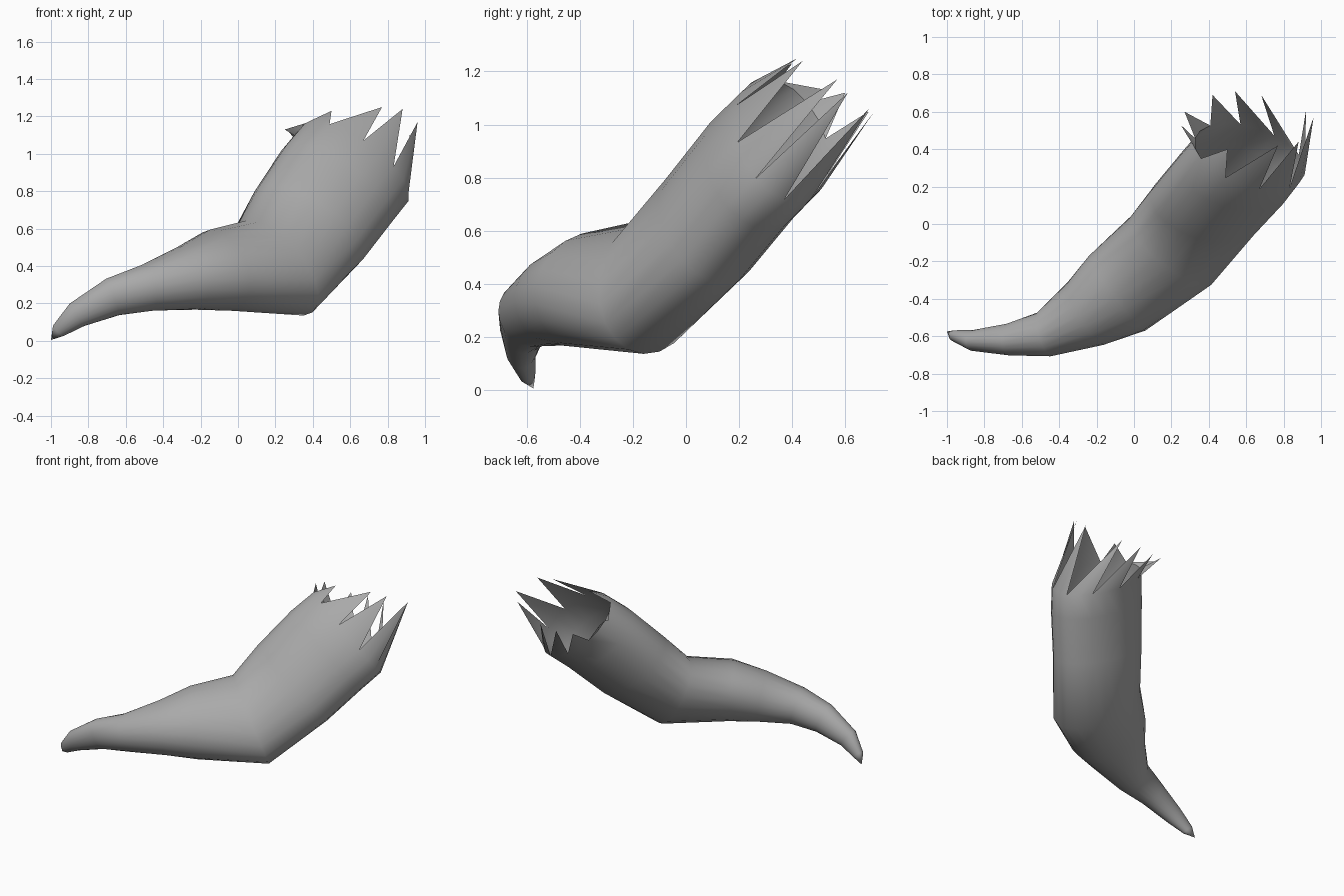
import bpy, bmesh
from math import sin, cos, radians, tau
from mathutils import Vector

cube = bpy.data.objects.get("Cube")
if cube:
    bpy.data.objects.remove(cube, do_unlink=True)

SIDES = 20
START = radians(20)

# Each ring: centre, two radii, roll in degrees
rings = [
    ((-.96, -.597, .055), .030, .040, -10),
    ((-.86, -.622, .140), .056, .072, -10),
    ((-.67, -.617, .235), .085, .105, -10),
    ((-.48, -.590, .285), .122, .127, -15),
    ((-.26, -.480, .338), .195, .172, -20),
    ((-.09, -.370, .378), .262, .205, -28),
    ((.20, -.140, .390), .325, .220, -42),
    ((.38, .080, .620), .345, .222, -45),
    ((.53, .250, .830), .355, .225, -45),
    ((.62, .360, .940), .352, .222, -45),
]
point_end = Vector((-1, -.575, .005))

# Tips of the torn teeth around the open end
teeth = [
    (.96, .57, 1.17), (.88, .44, 1.24), (.77, .42, 1.25), (.50, .40, 1.23),
    (.25, .53, 1.13), (.27, .60, 1.12), (.42, .69, 1.05), (.54, .71, 1.05),
    (.68, .69, 1.06), (.92, .61, 1.12),
]


def ring_points(centre, tangent, a, b, roll):
    """Ellipse square to the tangent, turned by the roll."""
    side = tangent.cross(Vector((0, 0, 1))).normalized()
    up = side.cross(tangent).normalized()
    r = radians(roll)
    major = side * cos(r) + up * sin(r)
    minor = up * cos(r) - side * sin(r)
    for i in range(SIDES):
        t = START + tau * i / SIDES
        yield centre + major * a * cos(t) + minor * b * sin(t)


bm = bmesh.new()
path = [point_end] + [Vector(r[0]) for r in rings]
path.append(path[-1] * 2 - path[-2])

# Curved, widening body
loops = []
for k, (_, a, b, roll) in enumerate(rings, 1):
    before = (path[k] - path[k - 1]).normalized()
    after = (path[k + 1] - path[k]).normalized()
    points = ring_points(path[k], (before + after).normalized(), a, b, roll)
    loops.append([bm.verts.new(p) for p in points])

apex = bm.verts.new(point_end)
for i in range(SIDES):
    j = (i + 1) % SIDES
    bm.faces.new((apex, loops[0][j], loops[0][i]))
    for low, high in zip(loops, loops[1:]):
        bm.faces.new((low[i], low[j], high[j], high[i]))

# Jagged teeth, each standing on two edges of the last ring
rim = loops[-1]
for n, tip in enumerate(teeth):
    top = bm.verts.new(tip)
    left, mid, right = (rim[(2 * n + d) % SIDES] for d in range(3))
    bm.faces.new((left, mid, top))
    bm.faces.new((mid, right, top))

# Face normals outward
bm.normal_update()
bm.faces.ensure_lookup_table()
face = bm.faces[5]
if face.normal.dot(face.calc_center_median() - path[5]) < 0:
    bmesh.ops.reverse_faces(bm, faces=bm.faces[:])

mesh = bpy.data.meshes.new("torn_horn")
bm.to_mesh(mesh)
bm.free()
horn = bpy.data.objects.new("torn_horn", mesh)
bpy.context.collection.objects.link(horn)

grey = bpy.data.materials.new("plain_grey")
grey.use_nodes = True
colour = (.4, .4, .4, 1)
grey.diffuse_color = colour
grey.node_tree.nodes["Principled BSDF"].inputs["Base Color"].default_value = colour
mesh.materials.append(grey)

bpy.ops.object.select_all(action="DESELECT")
horn.select_set(True)
bpy.context.view_layer.objects.active = horn
bpy.ops.object.shade_smooth_by_angle(angle=radians(50))
